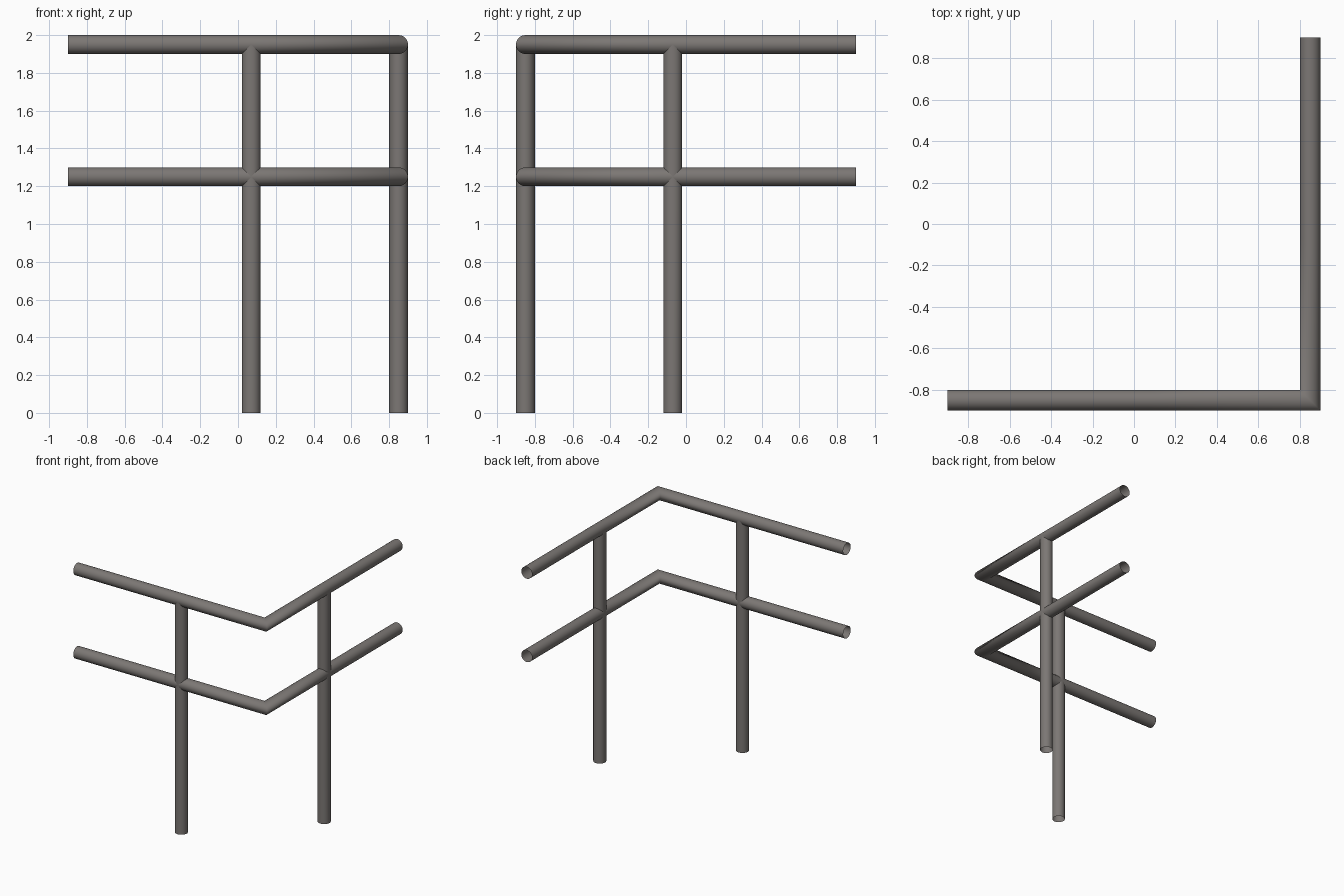
import bpy
import math

if "Cube" in bpy.data.objects:
    bpy.data.objects.remove(bpy.data.objects["Cube"])

R = 0.05            # pipe radius
SIDES = 24
RAILS = {"lower_rail": 1.25, "top_rail": 1.95}

metal = bpy.data.materials.new("grey_metal")
metal.diffuse_color = (0.20, 0.185, 0.175, 1)
metal.use_nodes = True
metal.node_tree.nodes["Principled BSDF"].inputs["Base Color"].default_value = metal.diffuse_color


def pipe(name, rings):
    """Open smooth tube skinned over a list of point rings."""
    verts = [p for ring in rings for p in ring]
    faces = []
    for k in range(len(rings) - 1):
        a, b = k * SIDES, (k + 1) * SIDES
        for i in range(SIDES):
            j = (i + 1) % SIDES
            faces.append((a + i, a + j, b + j, b + i))
    mesh = bpy.data.meshes.new(name)
    mesh.from_pydata(verts, [], faces)
    mesh.materials.append(metal)
    mesh.shade_smooth()
    ob = bpy.data.objects.new(name, mesh)
    bpy.context.collection.objects.link(ob)
    return ob


circle = [(R * math.cos(2 * math.pi * i / SIDES), R * math.sin(2 * math.pi * i / SIDES))
          for i in range(SIDES)]

# L-shaped rails with a mitred corner; o is the outward offset, h the height offset
for name, z in RAILS.items():
    pipe(name, [
        [(-0.9, -0.85 - o, z + h) for o, h in circle],
        [(0.07, -0.85 - o, z + h) for o, h in circle],
        [(0.85 + o, -0.85 - o, z + h) for o, h in circle],
        [(0.85 + o, -0.07, z + h) for o, h in circle],
        [(0.85 + o, 0.9, z + h) for o, h in circle],
    ])

# Posts, saddle-cut where they meet the rails (axis = direction of the rail)
low, top = RAILS["lower_rail"], RAILS["top_rail"]
for name, px, py, axis in (("front_post", 0.07, -0.85, 0), ("right_post", 0.85, -0.07, 1)):
    def ring(z, cut):
        return [(px + c[0], py + c[1], z + cut * abs(c[axis])) for c in circle]
    pipe(name + "_lower", [ring(0, 0), ring(low, -1)])
    pipe(name + "_upper", [ring(low, 1), ring(top, -1)])
